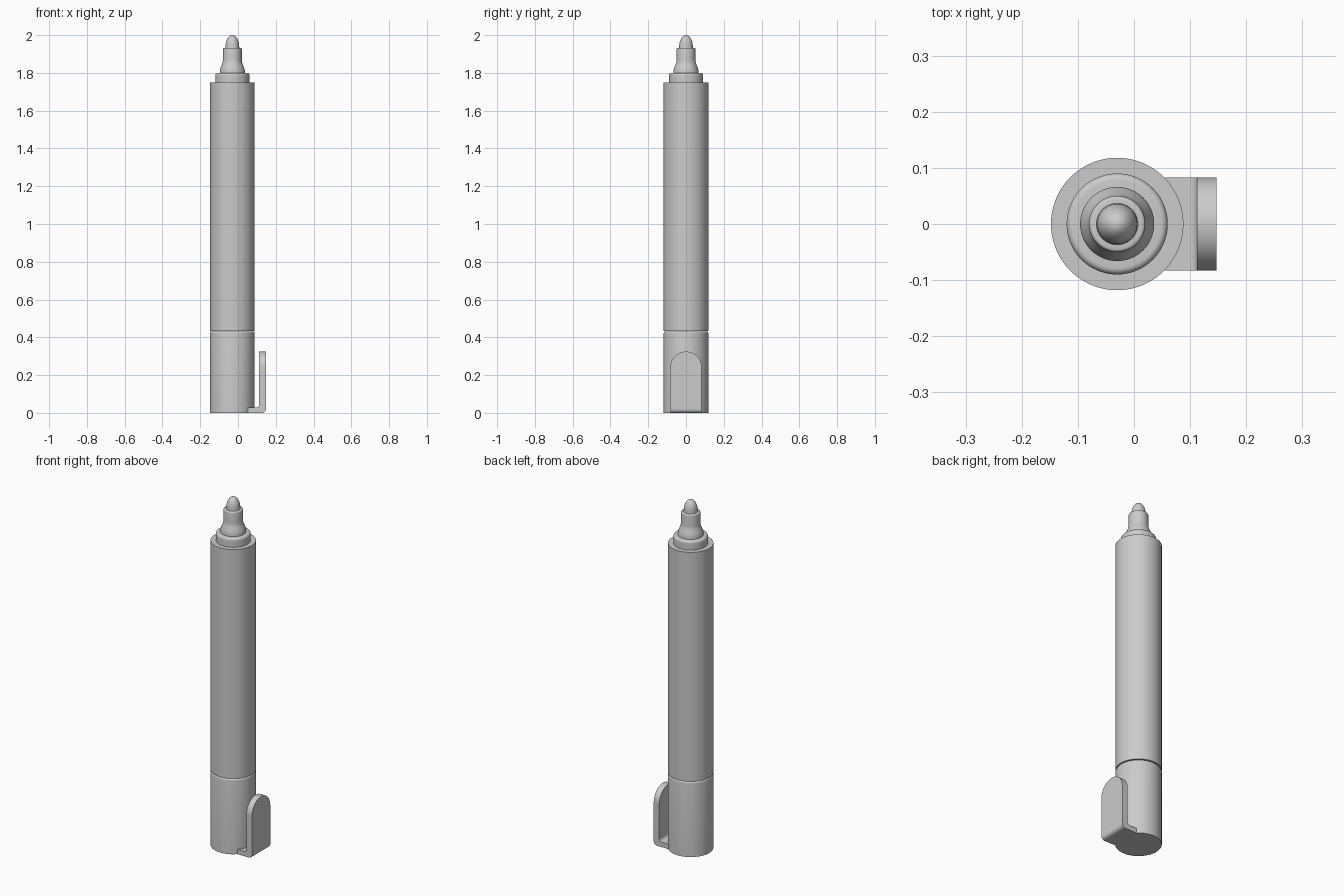
import bpy, bmesh, math
from math import sin, cos, pi, radians

if "Cube" in bpy.data.objects:
    bpy.data.objects.remove(bpy.data.objects["Cube"])

AXIS_X = -0.03


def finish(name, bm):
    bmesh.ops.recalc_face_normals(bm, faces=bm.faces)
    mesh = bpy.data.meshes.new(name)
    bm.to_mesh(mesh)
    bm.free()
    ob = bpy.data.objects.new(name, mesh)
    bpy.context.collection.objects.link(ob)
    return ob


def lathe(name, profile, segments=96):
    """Spin an (r, z) profile, closed at both ends on the pen axis."""
    bm = bmesh.new()
    verts = [bm.verts.new((r + AXIS_X, 0, z)) for r, z in profile]
    edges = [bm.edges.new(p) for p in zip(verts, verts[1:])]
    bmesh.ops.spin(bm, geom=verts + edges, cent=(AXIS_X, 0, 0), axis=(0, 0, 1),
                   angle=2 * pi, steps=segments, use_duplicate=False)
    bmesh.ops.remove_doubles(bm, verts=bm.verts, dist=1e-5)
    return finish(name, bm)


def prism(name, points, offset):
    """Extrude a closed outline along an offset vector."""
    bm = bmesh.new()
    face = bm.faces.new([bm.verts.new(p) for p in points])
    ext = bmesh.ops.extrude_face_region(bm, geom=[face])
    bmesh.ops.translate(bm, vec=offset,
                        verts=[v for v in ext["geom"] if isinstance(v, bmesh.types.BMVert)])
    return finish(name, bm)


def arc(cx, cy, r, a0, a1, n=8):
    angles = [radians(a0 + (a1 - a0) * i / n) for i in range(n + 1)]
    return [(cx + r * cos(a), cy + r * sin(a)) for a in angles]


def boolean(target, other, operation):
    mod = target.modifiers.new(operation.lower(), "BOOLEAN")
    mod.operation = operation
    mod.solver = "EXACT"
    mod.object = other
    bpy.context.view_layer.objects.active = target
    bpy.ops.object.modifier_apply(modifier=mod.name)
    bpy.data.objects.remove(other)


# Cap with a rounded upper rim
cap = lathe("cap", [(0, 0), (0.118, 0)] + arc(0.108, 0.422, 0.01, 0, 90, 5) + [(0, 0.432)])

# Clip: L-shaped side profile trimmed by an arched front outline
side = ([(0.03, 0)] + arc(0.127, 0.02, 0.02, -90, 0) + [(0.147, 0.325), (0.112, 0.325)]
        + arc(0.097, 0.043, 0.015, 0, -90, 6) + [(0.03, 0.028)])
clip = prism("clip", [(x, -0.083, z) for x, z in side], (0, 0.166, 0))
arch = [(-0.083, -0.1), (0.083, -0.1)] + arc(0, 0.242, 0.083, 0, 180, 32)
outline = prism("clip_outline", [(0.0, y, z) for y, z in arch], (0.3, 0, 0))
boolean(clip, outline, "INTERSECT")
boolean(cap, clip, "UNION")
cap.name = "cap_with_clip"

# Barrel
barrel = lathe("barrel", [(0, 0.434), (0.118, 0.434), (0.118, 1.75), (0, 1.75)])

# Collar with a rounded shoulder
collar = lathe("collar", [(0, 1.74), (0.09, 1.74), (0.09, 1.775)]
               + arc(0.078, 1.788, 0.012, 0, 90, 6) + [(0, 1.80)])

# Nib holder: flared foot, straight neck, rounded lip
holder = lathe("nib_holder", [(0, 1.79), (0.066, 1.79), (0.066, 1.815), (0.062, 1.828),
                              (0.055, 1.845), (0.051, 1.858), (0.05, 1.87)]
               + arc(0.044, 1.927, 0.006, 0, 90, 4) + [(0, 1.933)])

# Bullet nib
nib = lathe("nib", [(0, 1.92), (0.037, 1.92), (0.037, 1.935)]
            + [(0.036 * cos(t * pi / 24), 1.94 + 0.06 * sin(t * pi / 24)) for t in range(12)]
            + [(0, 2.0)])

# Smooth shading with sharp edges kept
bpy.ops.object.select_all(action="DESELECT")
for ob in (cap, barrel, collar, holder, nib):
    ob.select_set(True)
bpy.context.view_layer.objects.active = barrel
bpy.ops.object.shade_smooth_by_angle(angle=radians(30))
